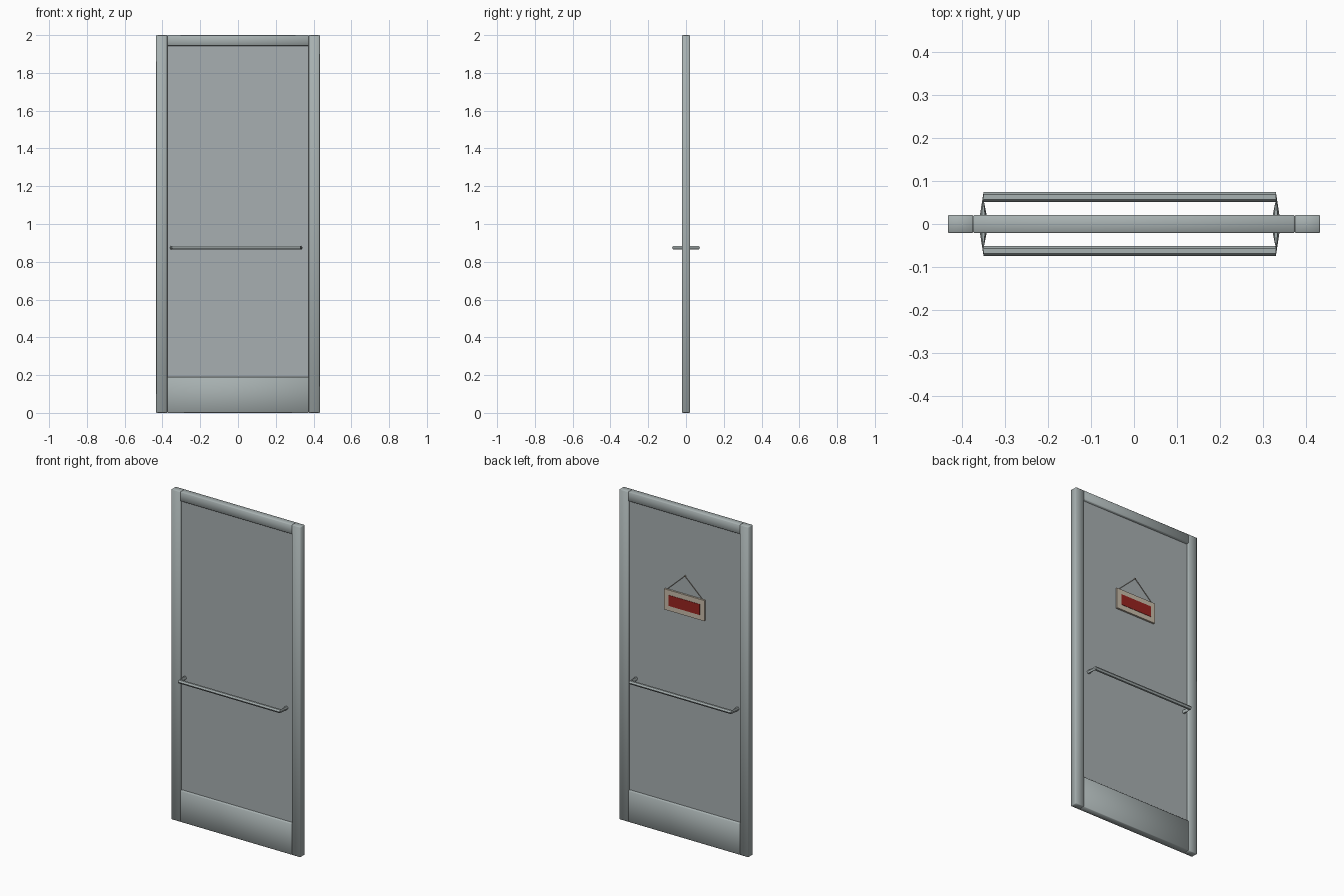
import bpy, bmesh
from math import cos, sin, pi
from mathutils import Vector

cube = bpy.data.objects.get("Cube")
if cube:
    bpy.data.objects.remove(cube, do_unlink=True)


def material(name, rgb):
    m = bpy.data.materials.new(name)
    m.use_nodes = True
    m.diffuse_color = (*rgb, 1)
    m.node_tree.nodes["Principled BSDF"].inputs["Base Color"].default_value = (*rgb, 1)
    return m


METAL = material("grey metal", (0.39, 0.44, 0.44))
PANE = material("grey pane", (0.39, 0.43, 0.44))
CREAM = material("cream board", (0.58, 0.50, 0.40))
RED = material("sign red", (0.32, 0.017, 0.014))
CORD = material("cord beige", (0.42, 0.37, 0.30))


def finish(name, bm, mat, smooth=False):
    bmesh.ops.recalc_face_normals(bm, faces=bm.faces)
    mesh = bpy.data.meshes.new(name)
    bm.to_mesh(mesh)
    bm.free()
    mesh.materials.append(mat)
    for p in mesh.polygons:
        p.use_smooth = smooth
    obj = bpy.data.objects.new(name, mesh)
    bpy.context.collection.objects.link(obj)
    return obj


def box(name, low, high, mat, bevel=0):
    """Box between two corners, with softly shaded chamfers when bevelled."""
    bm = bmesh.new()
    bmesh.ops.create_cube(bm, size=1)
    for v in bm.verts:
        v.co = [lo + (c + 0.5) * (hi - lo) for c, lo, hi in zip(v.co, low, high)]
    if bevel:
        bmesh.ops.bevel(bm, geom=bm.edges[:], offset=bevel, segments=1,
                        affect='EDGES', profile=0.5)
    return finish(name, bm, mat, bevel > 0)


def tube(name, rings, radius, sides, mat, smooth=False):
    """Loft through rings, each given as a centre and a sideways direction."""
    bm = bmesh.new()
    loops = []
    for centre, side in rings:
        turn = [2 * pi * i / sides for i in range(sides)]
        loops.append([bm.verts.new(Vector(centre) + radius *
                      (Vector(side) * cos(a) + Vector((0, 0, sin(a))))) for a in turn])
    for a, b in zip(loops, loops[1:]):
        for i in range(sides):
            j = (i + 1) % sides
            bm.faces.new((a[i], a[j], b[j], b[i]))
    bm.faces.new(loops[0])
    bm.faces.new(loops[-1])
    return finish(name, bm, mat, smooth)


# Door frame and pane
W, INNER, D, GLASS = 0.433, 0.374, 0.0215, 0.006
box("left_stile", (INNER, -D, 0), (W, D, 2), METAL, 0.003)
box("right_stile", (-W, -D, 0), (-INNER, D, 2), METAL, 0.003)
box("top_rail", (-INNER, -D, 1.943), (INNER, D, 2), METAL, 0.003)
box("bottom_rail", (-INNER, -D, 0), (INNER, D, 0.19), METAL, 0.003)
box("door_pane", (-INNER, -GLASS, 0.18), (INNER, GLASS, 1.95), PANE)

# Push bar on each side: hexagonal tube with short legs
for name, s in (("front_push_bar", -1), ("back_push_bar", 1)):
    y, z, x0, x1 = s * 0.0625, 0.874, -0.35, 0.33
    tube(name, [((x0, 0, z), (-1, 0, 0)), ((x0, y, z), (0, s, 0)),
                ((x1, y, z), (0, s, 0)), ((x1, 0, z), (1, 0, 0))],
         0.0115, 6, METAL)

# Hanging sign on the back of the pane
box("sign_board", (-0.135, GLASS, 1.35), (0.135, 0.017, 1.475), CREAM)
box("sign_panel", (-0.105, 0.016, 1.38), (0.105, 0.019, 1.445), RED)
for name, s in (("left_cord", 1), ("right_cord", -1)):
    y = 0.01
    tube(name, [((s * 0.122, y, 1.472), (0, 1, 0)), ((0, y, 1.585), (0, 1, 0))],
         0.002, 6, CORD)
tube("sign_hook", [((0, GLASS - 0.001, 1.585), (1, 0, 0)),
                   ((0, 0.014, 1.585), (1, 0, 0))], 0.004, 8, CORD)
